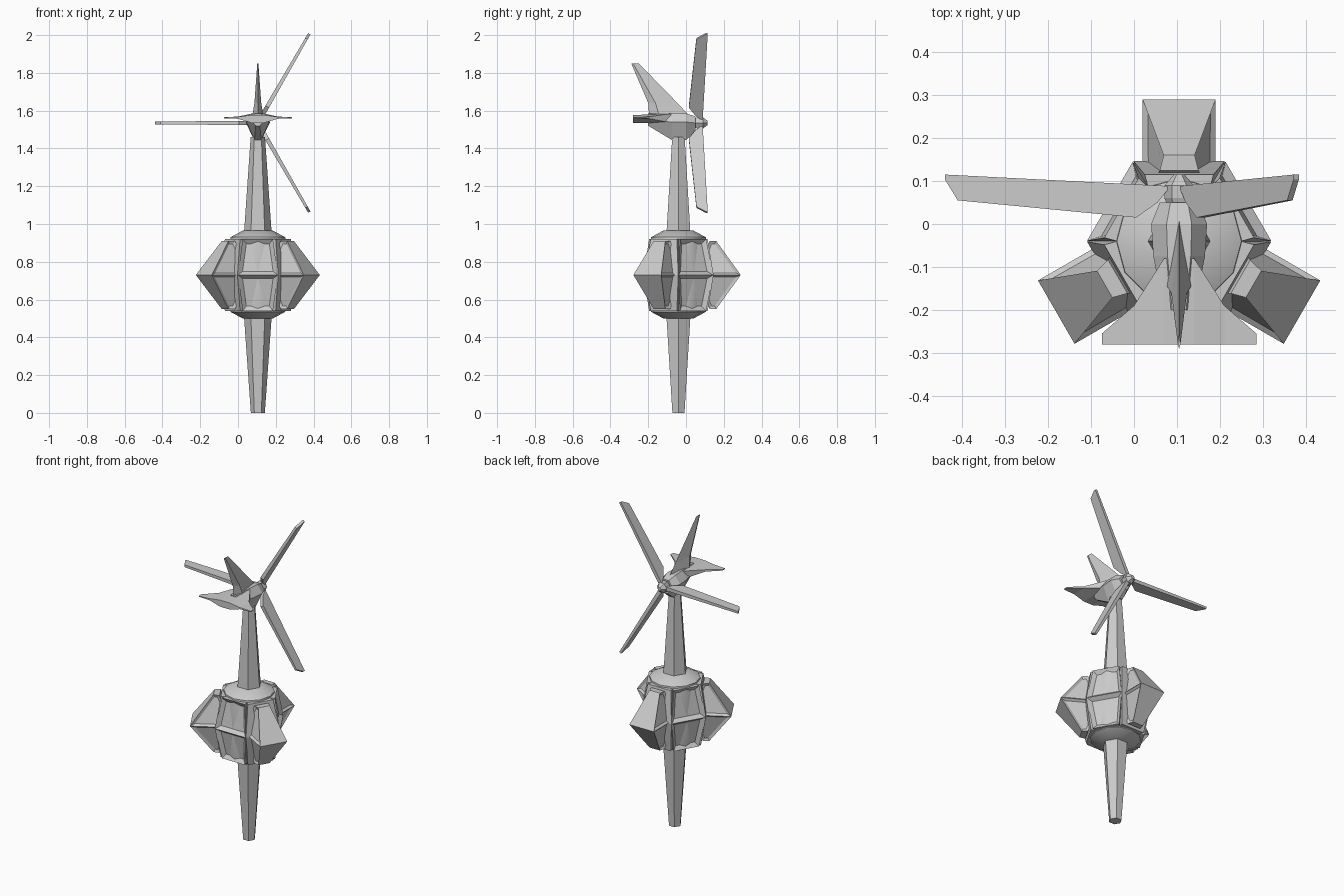
import bpy, bmesh
from math import sin, cos, pi, radians
from mathutils import Matrix, Vector

if "Cube" in bpy.data.objects:
    bpy.data.objects.remove(bpy.data.objects["Cube"])

AX, AY = 0.105, -0.04      # tower axis
HUB_Z = 1.535


def finish(name, bm, mat=Matrix()):
    bm.transform(mat)
    bmesh.ops.recalc_face_normals(bm, faces=bm.faces)
    me = bpy.data.meshes.new(name)
    bm.to_mesh(me)
    bm.free()
    ob = bpy.data.objects.new(name, me)
    bpy.context.collection.objects.link(ob)
    return ob


def loft(rings):
    """Skin a stack of equal-length point rings and cap both ends."""
    bm = bmesh.new()
    vs = [[bm.verts.new(p) for p in r] for r in rings]
    n = len(vs[0])
    for a, b in zip(vs, vs[1:]):
        for i in range(n):
            j = (i + 1) % n
            bm.faces.new((a[i], a[j], b[j], b[i]))
    bm.faces.new(vs[0][::-1])
    bm.faces.new(vs[-1])
    bmesh.ops.recalc_face_normals(bm, faces=bm.faces)
    return bm


def lathe(profile, n):
    return loft([[(r * cos(2 * pi * i / n), r * sin(2 * pi * i / n), z)
                  for i in range(n)] for r, z in profile])


def block(levels):
    """Stack of rectangles: (z, half width inside, half width outside, y in, y out)."""
    return loft([[(-a, y0, z), (a, y0, z), (b, y1, z), (-b, y1, z)]
                 for z, a, b, y0, y1 in levels])


def recess(bm, test, thickness, depth):
    faces = [f for f in bm.faces if test(f.normal)]
    bmesh.ops.inset_individual(bm, faces=faces, thickness=thickness,
                               depth=depth, use_even_offset=True)


axis = Matrix.Translation((AX, AY, 0))

# Tapered six-sided masts
finish("lower_mast", lathe([(0.037, 0), (0.074, 0.52)], 6), axis)
finish("upper_mast", lathe([(0.074, 0.94), (0.038, 1.46)], 6), axis)

# Rounded core of the body
core = finish("body_core", lathe([(0.08, 0.5), (0.145, 0.535), (0.165, 0.73),
                                  (0.145, 0.93), (0.08, 0.965)], 12), axis)
bpy.context.view_layer.objects.active = core
core.select_set(True)
bpy.ops.object.shade_smooth_by_angle(angle=radians(35))

# Six body panels, alternating windowed frames and pods
for k in range(6):
    turn = axis @ Matrix.Rotation(k * pi / 3, 4, 'Z')
    panel = block([(0.54, 0.06, 0.08, 0.08, 0.155), (0.73, 0.08, 0.106, 0.08, 0.186),
                   (0.92, 0.06, 0.08, 0.08, 0.155)])
    if k % 2:
        recess(panel, lambda n: n.y > 0.8, 0.022, -0.02)
        finish(f"window_frame_{k // 2 + 1}", panel, turn)
    else:
        finish(f"body_panel_{k // 2 + 1}", panel, turn)
        pod = block([(0.55, 0.045, 0.036, 0.165, 0.20), (0.73, 0.085, 0.085, 0.10, 0.33),
                     (0.91, 0.045, 0.036, 0.165, 0.20)])
        recess(pod, lambda n: abs(n.x) > 0.7, 0.014, -0.01)
        finish(f"pod_{k // 2 + 1}", pod, turn)

# Faceted nacelle, lofted front to back: (y, top, middle, bottom, half width)
sections = [(0.05, 1.57, 1.535, 1.485, 0.045), (0.0, 1.585, 1.54, 1.445, 0.065),
            (-0.075, 1.588, 1.54, 1.445, 0.06), (-0.2, 1.585, 1.55, 1.52, 0.036)]
finish("nacelle", loft([[(AX + w, y, m), (AX + w * 0.45, y, t), (AX - w * 0.45, y, t),
                         (AX - w, y, m), (AX - w * 0.3, y, b), (AX + w * 0.3, y, b)]
                        for y, t, m, b, w in sections]))


# Upright tail fin with a diamond section
def diamond(front, back, w, z):
    mid = back + (front - back) * 0.25
    return [(AX, front, z), (AX + w, mid, z), (AX, back, z), (AX - w, mid, z)]


finish("tail_fin", loft([diamond(0.02, -0.195, 0.03, 1.57), diamond(-0.045, -0.2, 0.018, 1.64),
                         diamond(-0.25, -0.29, 0.003, 1.85)]))

# Horizontal tail plane, drooping slightly to its tips
half = [(0.18, -0.255, 1.562, 0.003), (0.105, -0.19, 1.563, 0.006), (0.035, -0.08, 1.56, 0.024)]
span = [(-x, y, z, t) for x, y, z, t in half] + [(x, y, z, t) for x, y, z, t in half[::-1]]
finish("tail_plane", loft([[(AX + x, y, z + t), (AX + x, -0.28, z + t * 0.7),
                            (AX + x, -0.28, z - t), (AX + x, y, z - t)]
                           for x, y, z, t in span]))

# Rotor hub and three blades
hub_turn = Matrix.Translation((AX, 0, HUB_Z)) @ Matrix.Rotation(-pi / 2, 4, 'X')
finish("rotor_hub", lathe([(0.026, 0.04), (0.034, 0.06), (0.034, 0.09), (0.012, 0.115)], 6), hub_turn)
outline = [(0.02, 0.088), (0.545, 0.115), (0.545, 0.104), (0.515, 0.055), (0.10, 0.015), (0.05, 0.05)]
for k in range(3):
    blade = loft([[(r, y, s * (0.012 - 0.005 * r / 0.545)) for r, y in outline] for s in (-1, 1)])
    finish(f"rotor_blade_{k + 1}", blade,
           Matrix.Translation((AX, 0, HUB_Z)) @ Matrix.Rotation(pi + k * 2 * pi / 3, 4, 'Y'))
